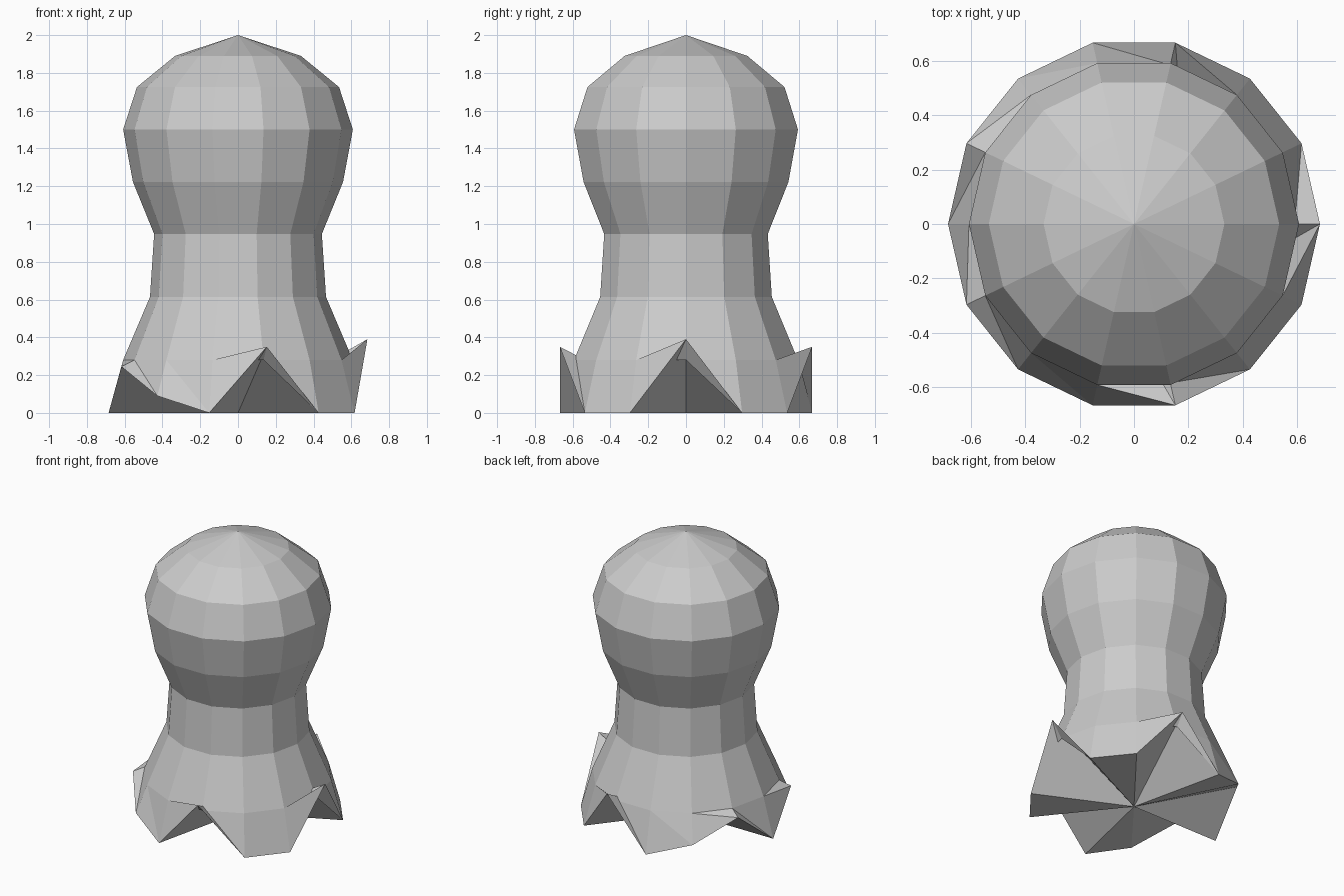
import bpy, bmesh, math

if "Cube" in bpy.data.objects:
    bpy.data.objects.remove(bpy.data.objects["Cube"])

SIDES = 14
HEM_RADIUS = 0.685
# lifted hem corners, mirrored front to back: corner index -> height
LIFT = {0: 0.39, 3: 0.35, 5: 0.09, 6: 0.245}
# body profile above the hem: (radius, height)
PROFILE = [(0.608, 0.28), (0.466, 0.614), (0.444, 0.947), (0.556, 1.222),
           (0.608, 1.5), (0.535, 1.725), (0.333, 1.89)]

bm = bmesh.new()


def ring(radius, height):
    verts = []
    for k in range(SIDES):
        a = 2 * math.pi * k / SIDES
        verts.append(bm.verts.new((radius * math.cos(a), radius * math.sin(a), height(k))))
    return verts


# ragged hem, then the round body rings
hem = ring(HEM_RADIUS, lambda k: LIFT.get(min(k, SIDES - k), 0.0))
rings = [ring(r, lambda k, z=z: z) for r, z in PROFILE]
base = bm.verts.new((0, 0, 0))
tip = bm.verts.new((0, 0, 2))

for k in range(SIDES):
    n = (k + 1) % SIDES
    # underside fan and folded skirt
    bm.faces.new((base, hem[n], hem[k]))
    bm.faces.new((hem[k], hem[n], rings[0][k]))
    bm.faces.new((hem[n], rings[0][n], rings[0][k]))
    # body walls
    for lo, hi in zip(rings, rings[1:]):
        bm.faces.new((lo[k], lo[n], hi[n], hi[k]))
    # crown
    bm.faces.new((rings[-1][k], rings[-1][n], tip))

mesh = bpy.data.meshes.new("draped_body")
bm.to_mesh(mesh)
bm.free()
bpy.context.collection.objects.link(bpy.data.objects.new("draped_body", mesh))
